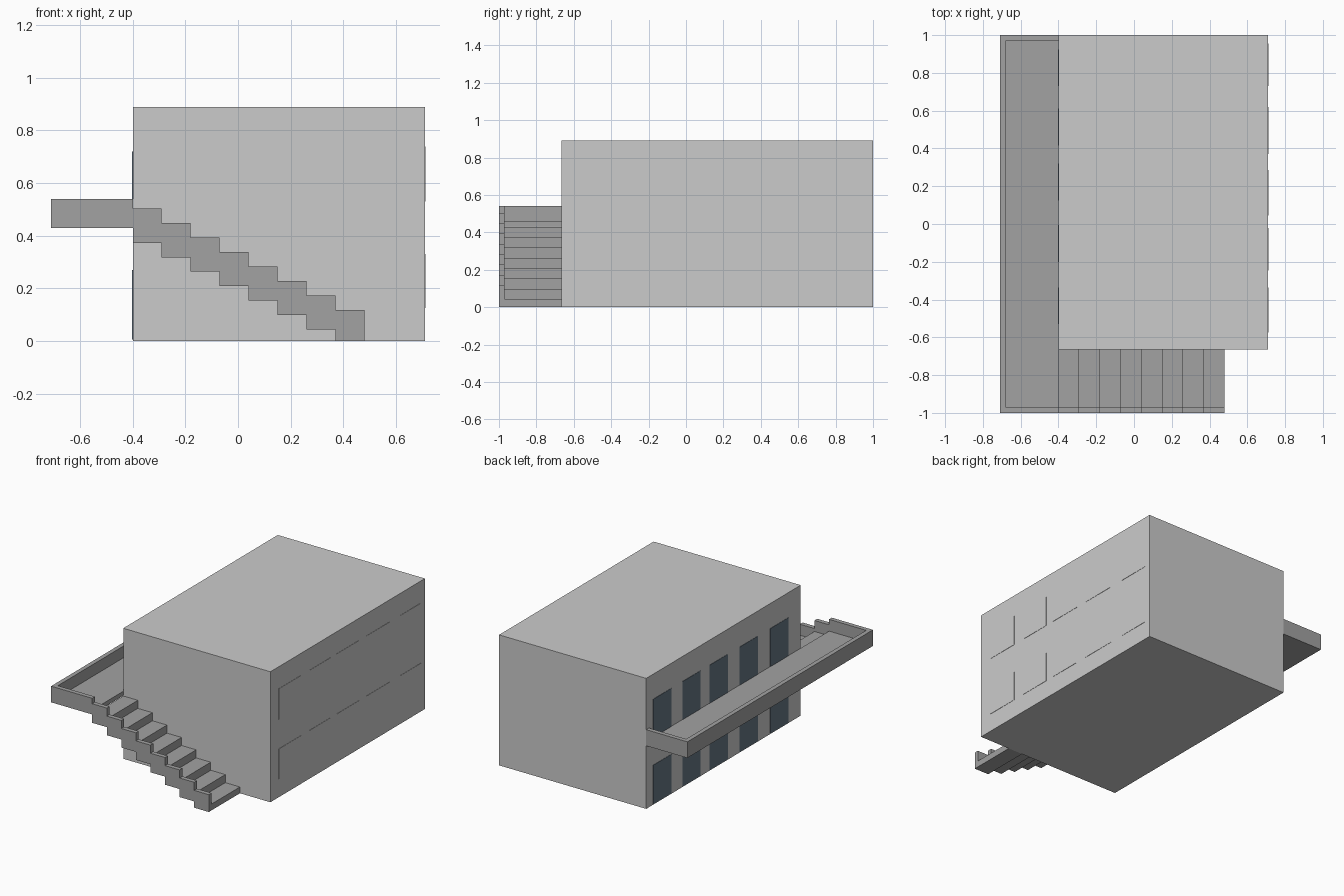
import bpy, bmesh

if "Cube" in bpy.data.objects:
    bpy.data.objects.remove(bpy.data.objects["Cube"])


def material(name, rgb):
    m = bpy.data.materials.new(name)
    m.diffuse_color = (*rgb, 1)
    m.use_nodes = True
    m.node_tree.nodes["Principled BSDF"].inputs["Base Color"].default_value = m.diffuse_color
    return m


def make(name, bm, mat=None):
    bmesh.ops.recalc_face_normals(bm, faces=bm.faces)
    me = bpy.data.meshes.new(name)
    bm.to_mesh(me)
    bm.free()
    ob = bpy.data.objects.new(name, me)
    bpy.context.collection.objects.link(ob)
    if mat:
        me.materials.append(mat)
    return ob


def box(name, x, y, z, mat=None):
    bm = bmesh.new()
    bmesh.ops.create_cube(bm, size=1)
    for v in bm.verts:
        v.co = [(a[0] + a[1]) / 2 + c * (a[1] - a[0]) for a, c in zip((x, y, z), v.co)]
    return make(name, bm, mat)


def prism(name, profile, y0, y1, mat=None):
    """Extrude an x-z outline from y0 to y1."""
    bm = bmesh.new()
    face = bm.faces.new([bm.verts.new((x, y0, z)) for x, z in profile])
    ext = bmesh.ops.extrude_face_region(bm, geom=[face])
    bmesh.ops.translate(bm, vec=(0, y1 - y0, 0),
                        verts=[g for g in ext["geom"] if isinstance(g, bmesh.types.BMVert)])
    return make(name, bm, mat)


dark = material("dark_grey", (0.36, 0.36, 0.36))
glass = material("blue_glass", (0.13, 0.18, 0.23))
pale = material("pale_panel", (0.72, 0.72, 0.72))

XW, XR, XL = -0.40, 0.71, -0.71     # left wall, right wall, balcony edge
YF, T = -0.665, 0.03                # front wall, parapet thickness

# Main block
box("building", (XW, XR), (YF, 1), (0, 0.89))

# Right wall windows, two floors
for z0, z1 in ((0.125, 0.33), (0.53, 0.74)):
    for y0, y1 in ((-0.575, -0.335), (-0.245, -0.02), (0.045, 0.285),
                   (0.37, 0.62), (0.73, 0.955)):
        box("right_window", (XR - 0.005, XR + 0.002), (y0, y1), (z0, z1), pale)

# Left wall glazed doors, two floors
for z0, z1 in ((0.005, 0.27), (0.46, 0.72)):
    for y0 in (-0.53, -0.2, 0.124, 0.416, 0.73):
        box("glass_door", (XW - 0.002, XW + 0.005), (y0, y0 + 0.195), (z0, z1), glass)

# Balcony floor and parapets
box("balcony_floor", (XL, XW), (-1, 1), (0.43, 0.46), dark)
box("balcony_side_parapet", (XL, XL + T), (-1, 1), (0.46, 0.54), dark)
for y0 in (-1, 1 - T):
    box("balcony_end_parapet", (XL + T, XW), (y0, y0 + T), (0.46, 0.54), dark)

# Stairs: stepped outline, thin for treads and taller for the parapet
N, RUN, RISE = 8, 0.11, 0.055


def stair_outline(height):
    top, bottom = [], []
    for i in range(N):
        xa, xb = 0.48 - i * RUN, 0.48 - (i + 1) * RUN
        tread = 0.043 + i * RISE
        top += [(xa, tread + height), (xb, tread + height)]
        low = max(0, tread - RISE)
        bottom += [(xa, low), (xb, low)]
    return top + bottom[::-1]


prism("stair_treads", stair_outline(0), -1 + T, YF, dark)
prism("stair_parapet", stair_outline(0.075), -1, -1 + T, dark)
